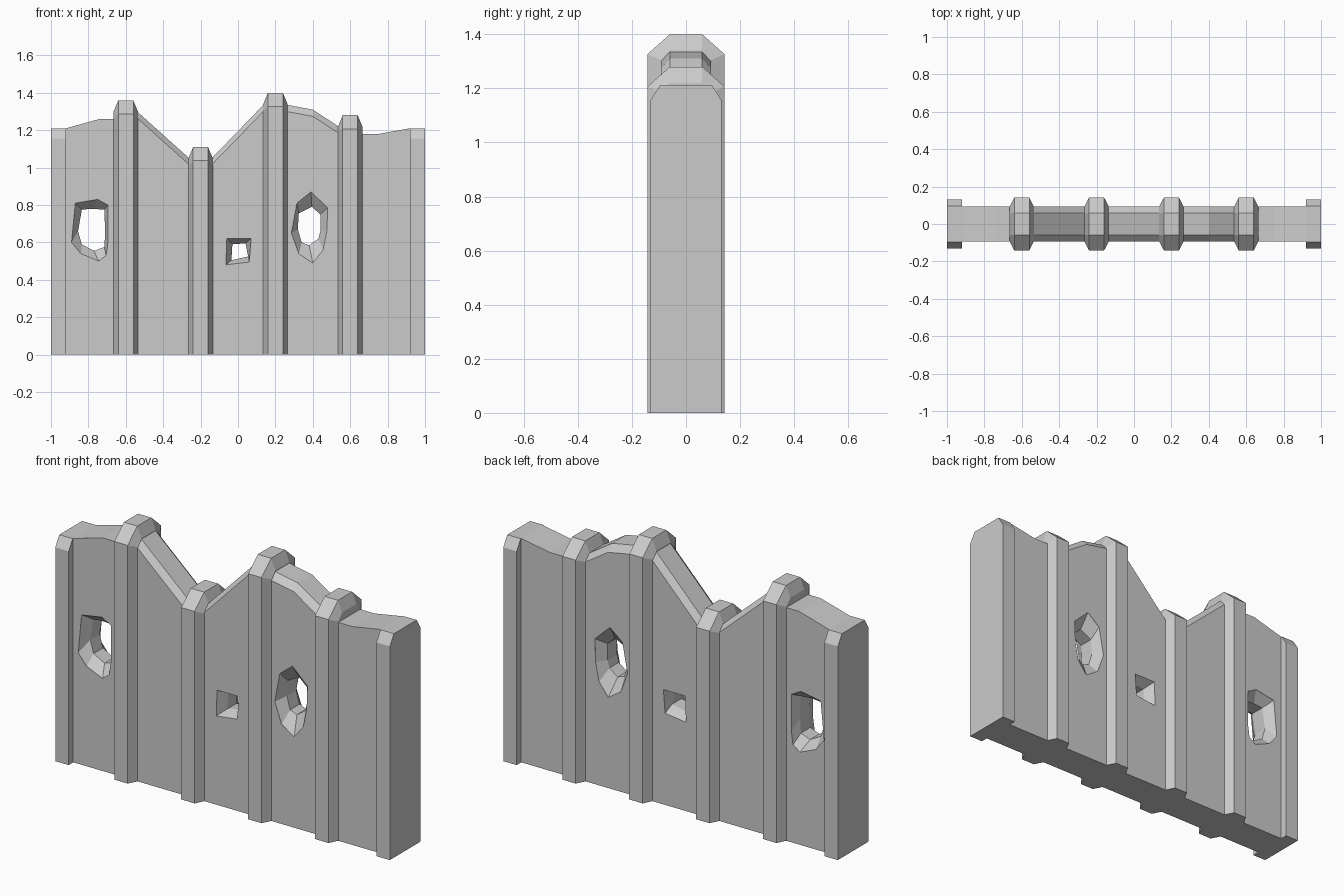
import bpy, bmesh

if "Cube" in bpy.data.objects:
    bpy.data.objects.remove(bpy.data.objects["Cube"])


def loft(name, rings):
    """Closed solid skinned through rings of equal point count."""
    bm = bmesh.new()
    vr = [[bm.verts.new(p) for p in r] for r in rings]
    n = len(vr[0])
    for a, b in zip(vr, vr[1:]):
        for i in range(n):
            j = (i + 1) % n
            bm.faces.new((a[i], a[j], b[j], b[i]))
    bm.faces.new(vr[0])
    bm.faces.new(vr[-1])
    bmesh.ops.recalc_face_normals(bm, faces=bm.faces)
    me = bpy.data.meshes.new(name)
    bm.to_mesh(me)
    bm.free()
    ob = bpy.data.objects.new(name, me)
    bpy.context.collection.objects.link(ob)
    return ob


def section(x, w, flat, top, drop):
    """Chamfer-topped upright cross-section in the yz plane."""
    return [(x, -w, 0), (x, -w, top - drop), (x, -flat, top),
            (x, flat, top), (x, w, top - drop), (x, w, 0)]


T = 0.093  # half thickness of the wall panels

# Bevelled ribs wrapping over the wall
for i, (x, top) in enumerate([(-0.6, 1.36), (-0.2, 1.11), (0.2, 1.4), (0.6, 1.28)]):
    loft(f"rib_{i + 1}", [
        section(x - 0.065, T, 0.06, top - 0.06, 0.035),
        section(x - 0.04, 0.142, 0.06, top, 0.073),
        section(x + 0.04, 0.142, 0.06, top, 0.073),
        section(x + 0.065, T, 0.06, top - 0.06, 0.035)])

# End posts
for side, s in (("left", -1), ("right", 1)):
    loft(f"end_post_{side}", [section(s * x, 0.132, 0.097, 1.21, 0.055)
                              for x in (1.0, 0.92)])

# Wall panels: top outline and edge chamfer
panels = {
    "panel_1": (0, [(-0.925, 1.208), (-0.92, 1.21), (-0.74, 1.26), (-0.655, 1.26)]),
    "panel_2": (0.035, [(-0.545, 1.305), (-0.255, 1.045)]),
    "panel_3": (0.035, [(-0.145, 1.045), (0.145, 1.345)]),
    "panel_4": (0.036, [(0.255, 1.337), (0.4, 1.31), (0.545, 1.215)]),
    "panel_5": (0, [(0.655, 1.18), (0.75, 1.18), (0.92, 1.21), (0.925, 1.208)]),
}
walls = {k: loft(k, [section(x, T, 0.06, z, c) for x, z in pts])
         for k, (c, pts) in panels.items()}

# Broken holes: wide outline at the faces, narrow outline in the core
holes = {
    "panel_1": (
        [(-.87, .81), (-.75, .83), (-.695, .80), (-.695, .6),
         (-.705, .53), (-.745, .5), (-.84, .54), (-.89, .60)],
        [(-.835, .775), (-.78, .78), (-.715, .775), (-.71, .65),
         (-.715, .575), (-.77, .555), (-.835, .59), (-.855, .66)]),
    "panel_3": (
        [(-.06, .62), (.07, .62), (.06, .495), (-.065, .48)],
        [(-.03, .59), (.04, .595), (.055, .525), (-.035, .505)]),
    "panel_4": (
        [(.39, .87), (.48, .785), (.475, .66), (.455, .56),
         (.40, .49), (.325, .54), (.285, .65), (.315, .81)],
        [(.395, .79), (.44, .75), (.44, .66), (.43, .62),
         (.38, .585), (.34, .60), (.32, .67), (.325, .755)]),
}
for k, (outer, inner) in holes.items():
    rings = [(-0.12, outer), (-T + 0.001, outer), (-0.04, inner),
             (0.04, inner), (T - 0.001, outer), (0.12, outer)]
    cutter = loft("hole_cutter", [[(x, y, z) for x, z in r] for y, r in rings])
    cutter.hide_render = True
    wall = walls[k]
    mod = wall.modifiers.new("hole", 'BOOLEAN')
    mod.operation = 'DIFFERENCE'
    mod.solver = 'EXACT'
    mod.object = cutter
    bpy.context.view_layer.objects.active = wall
    bpy.ops.object.modifier_apply(modifier=mod.name)
    bpy.data.objects.remove(cutter)
